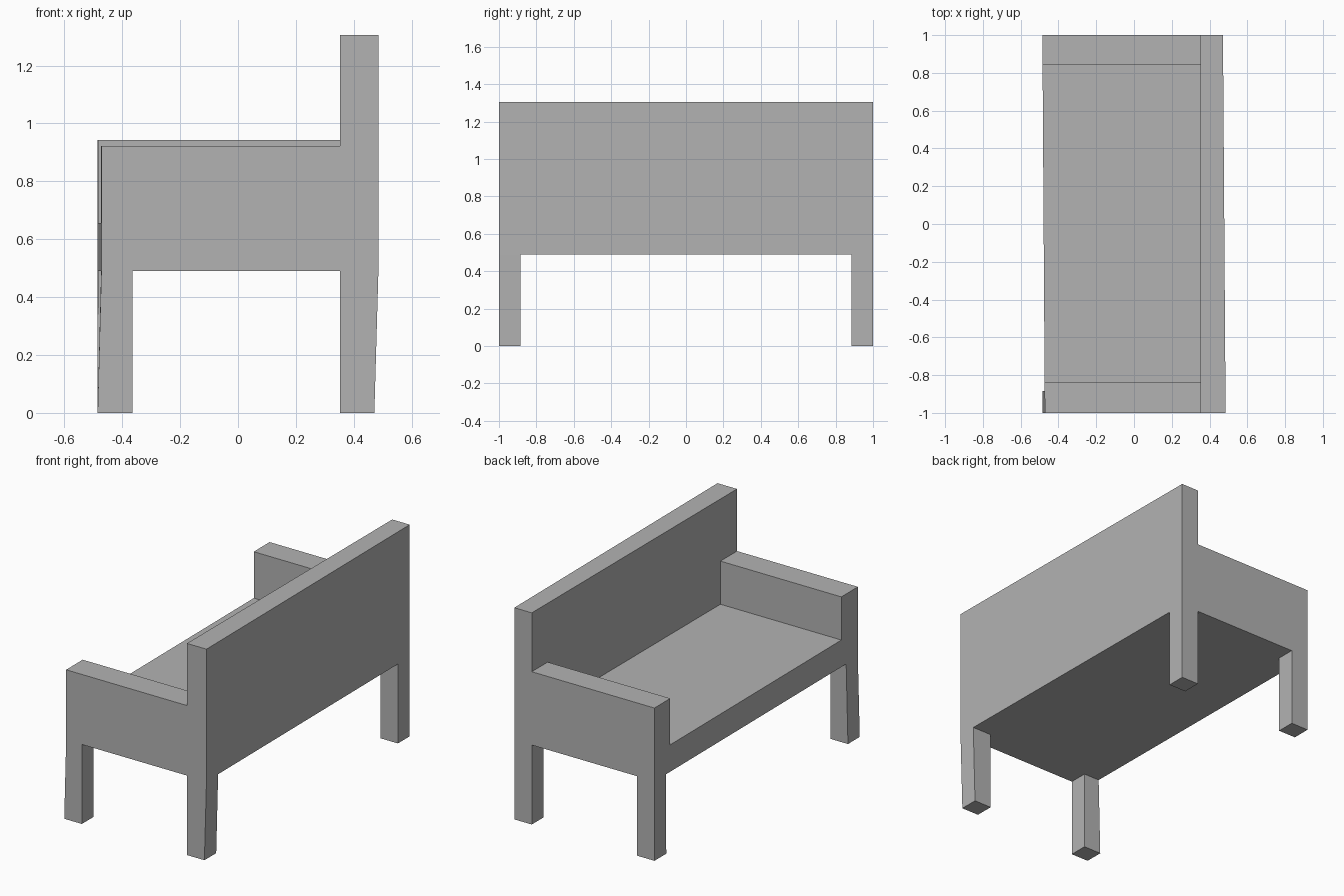
import bpy
import bmesh

cube = bpy.data.objects.get("Cube")
if cube:
    bpy.data.objects.remove(cube, do_unlink=True)

# One plain grey for the whole bench
grey = bpy.data.materials.new("plain grey")
grey.use_nodes = True
colour = (0.45, 0.45, 0.45, 1)
grey.diffuse_color = colour
grey.node_tree.nodes["Principled BSDF"].inputs["Base Color"].default_value = colour

SEAT_BOTTOM, SEAT_TOP = 0.49, 0.656
BACK_FACE = 0.352


def lean(y, z):
    """Slight hand-made skew: grows toward -y and up the legs."""
    return (1 - y) / 2 * min(z / SEAT_BOTTOM, 1)


def front_x(y, z):
    return -0.485 + 0.013 * lean(y, z)


def rear_x(y, z):
    return 0.471 + 0.014 * lean(y, z)


def block(name, x0, x1, y0, y1, z0, z1):
    """Box whose x limits are numbers or functions of (y, z)."""
    bm = bmesh.new()
    bmesh.ops.create_cube(bm, size=1)
    for v in bm.verts:
        y = y1 if v.co.y > 0 else y0
        z = z1 if v.co.z > 0 else z0
        x = x1 if v.co.x > 0 else x0
        v.co = (x(y, z) if callable(x) else x, y, z)
    mesh = bpy.data.meshes.new(name)
    bm.to_mesh(mesh)
    bm.free()
    mesh.materials.append(grey)
    obj = bpy.data.objects.new(name, mesh)
    bpy.context.collection.objects.link(obj)
    return obj


# Seat and tall backrest
block("seat", front_x, BACK_FACE, -1, 1, SEAT_BOTTOM, SEAT_TOP)
block("backrest", BACK_FACE, rear_x, -1, 1, SEAT_BOTTOM, 1.305)

# Arms, one marginally higher than the other
block("near_arm", front_x, BACK_FACE, -1, -0.838, SEAT_TOP, 0.922)
block("far_arm", front_x, BACK_FACE, 0.845, 1, SEAT_TOP, 0.942)

# Four legs
for side, y0, y1 in (("near", -1, -0.885), ("far", 0.885, 1)):
    block(side + "_front_leg", front_x, -0.365, y0, y1, 0, SEAT_BOTTOM)
    block(side + "_rear_leg", BACK_FACE, rear_x, y0, y1, 0, SEAT_BOTTOM)
